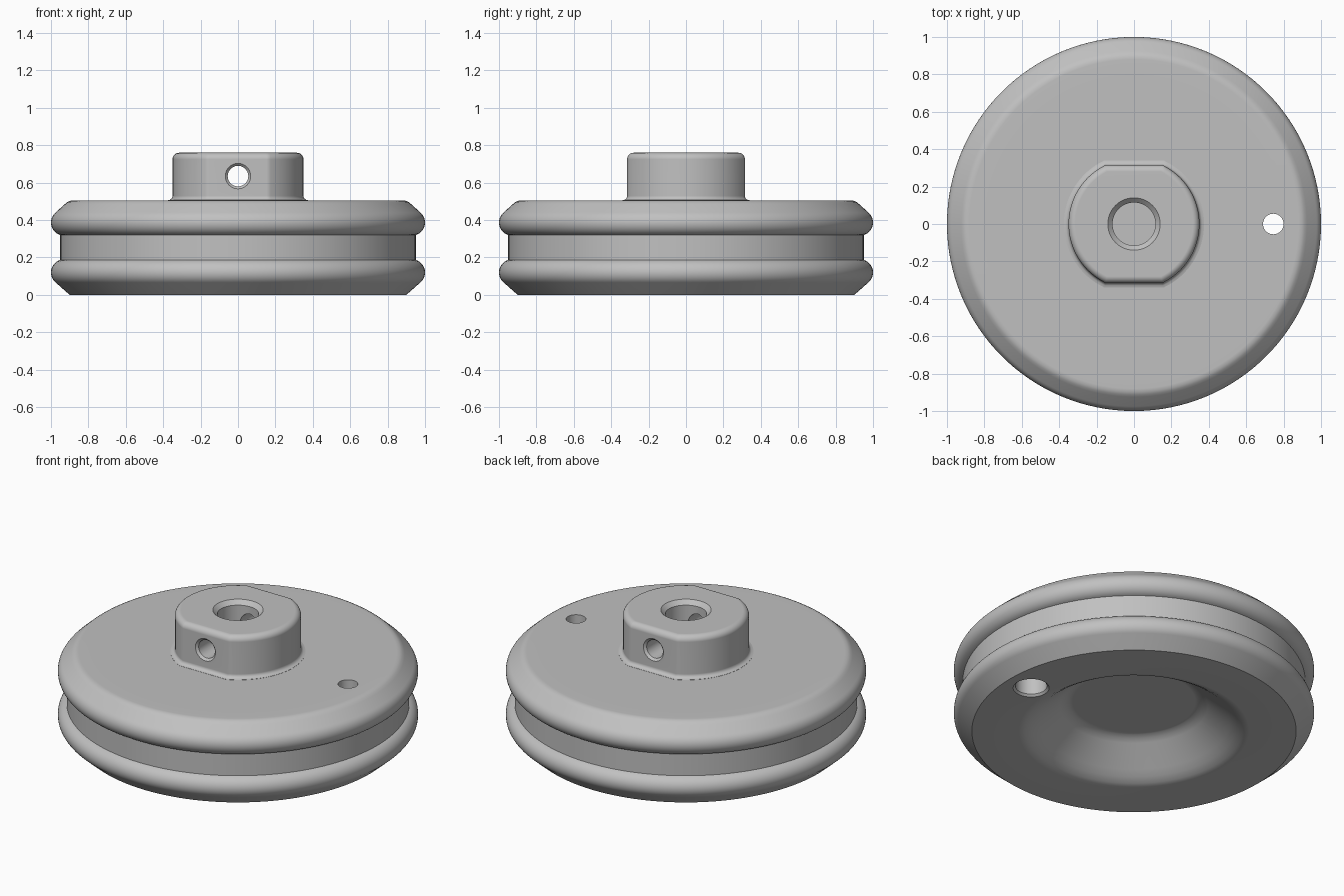
import bpy, bmesh, math
from mathutils import Matrix

if "Cube" in bpy.data.objects:
    bpy.data.objects.remove(bpy.data.objects["Cube"])

grey = bpy.data.materials.new("plain grey")
grey.diffuse_color = (0.53, 0.53, 0.53, 1)
grey.use_nodes = True
grey.node_tree.nodes["Principled BSDF"].inputs["Base Color"].default_value = grey.diffuse_color


def make_object(name, bm):
    bmesh.ops.remove_doubles(bm, verts=bm.verts, dist=1e-5)
    bmesh.ops.recalc_face_normals(bm, faces=bm.faces)
    mesh = bpy.data.meshes.new(name)
    bm.to_mesh(mesh)
    bm.free()
    mesh.materials.append(grey)
    ob = bpy.data.objects.new(name, mesh)
    bpy.context.collection.objects.link(ob)
    return ob


def loft(name, rings):
    """Closed solid through stacked rings of equal point count."""
    bm = bmesh.new()
    loops = [[bm.verts.new(p) for p in ring] for ring in rings]
    n = len(loops[0])
    for a, b in zip(loops, loops[1:]):
        for i in range(n):
            j = (i + 1) % n
            bm.faces.new((a[i], a[j], b[j], b[i]))
    bm.faces.new(loops[0][::-1])
    bm.faces.new(loops[-1])
    return make_object(name, bm)


def turned(name, profile, steps=128):
    """Solid of revolution from (radius, z) pairs; flat caps at both ends."""
    return loft(name, [[(r * math.cos(math.tau * i / steps), r * math.sin(math.tau * i / steps), z)
                        for i in range(steps)] for r, z in profile])


def boolean(target, tool, operation):
    bpy.context.view_layer.objects.active = target
    mod = target.modifiers.new(operation, 'BOOLEAN')
    mod.operation, mod.solver, mod.object = operation, 'EXACT', tool
    bpy.ops.object.modifier_apply(modifier=mod.name)
    bpy.data.objects.remove(tool)


# Grooved wheel: dished underside, two rounded rims, flat top
ARC = 14
rim = [(0.93 + 0.07 * math.cos(a), 0.07 * math.sin(a))
       for a in (math.radians(-50 + 123 * i / ARC) for i in range(ARC + 1))]
dish = [(0.34, 0.19), (0.36, 0.187), (0.385, 0.177), (0.41, 0.16), (0.53, 0.06),
        (0.565, 0.033), (0.60, 0.012), (0.64, 0)]
profile = dish + [(0.90, 0)]
profile += [(r, 0.12 + z) for r, z in rim]
profile += [(r, 0.387 - z) for r, z in reversed(rim)]
profile += [(0.925, 0.486), (0.912, 0.496), (0.898, 0.503), (0.88, 0.505), (0.80, 0.505)]
wheel = turned("pulley_wheel", profile)


# Hub: cylinder with two flats, filleted foot and rounded top edge
def hub_ring(offset, z, steps=32):
    r, flat = 0.35 + offset, 0.315 + offset
    a = math.asin(flat / r)
    side = [-a + 2 * a * i / steps for i in range(steps + 1)]
    return [(r * math.cos(t + turn), r * math.sin(t + turn), z)
            for turn in (0, math.pi) for t in side]


rings = [hub_ring(0.025, 0.45), hub_ring(0.025, 0.506)]
rings += [hub_ring(0.022 * (1 - math.sin(t)), 0.507 + 0.022 * (1 - math.cos(t)))
          for t in (math.pi / 8 * i for i in range(1, 5))]
rings += [hub_ring(-0.035 * (1 - math.cos(t)), 0.725 + 0.035 * math.sin(t))
          for t in (math.pi / 12 * i for i in range(7))]
boolean(wheel, loft("hub", rings), 'UNION')

# Blind centre bore with chamfered mouth
boolean(wheel, turned("bore", [(0.115, 0.38), (0.115, 0.735), (0.14, 0.76), (0.14, 0.80)], 64),
        'DIFFERENCE')

# Cross hole through both flats, chamfered at each end
cross = turned("cross_hole", [(0.068, -0.40), (0.068, -0.315), (0.055, -0.302),
                              (0.055, 0.302), (0.068, 0.315), (0.068, 0.40)], 40)
cross.data.transform(Matrix.Translation((0, 0, 0.635)) @ Matrix.Rotation(math.pi / 2, 4, 'X'))
boolean(wheel, cross, 'DIFFERENCE')

# Through hole in the wheel, wider from below
pin = turned("rim_hole", [(0.10, -0.05), (0.10, 0), (0.088, 0.012), (0.088, 0.33),
                          (0.055, 0.33), (0.055, 0.60)], 40)
pin.data.transform(Matrix.Translation((0.745, 0, 0)))
boolean(wheel, pin, 'DIFFERENCE')

# Smooth curved surfaces, keep machined edges crisp and flats clean
bpy.ops.object.select_all(action='DESELECT')
wheel.select_set(True)
bpy.context.view_layer.objects.active = wheel
bpy.ops.object.shade_smooth_by_angle(angle=math.radians(30))
weighted = wheel.modifiers.new("clean flats", 'WEIGHTED_NORMAL')
weighted.keep_sharp = True
